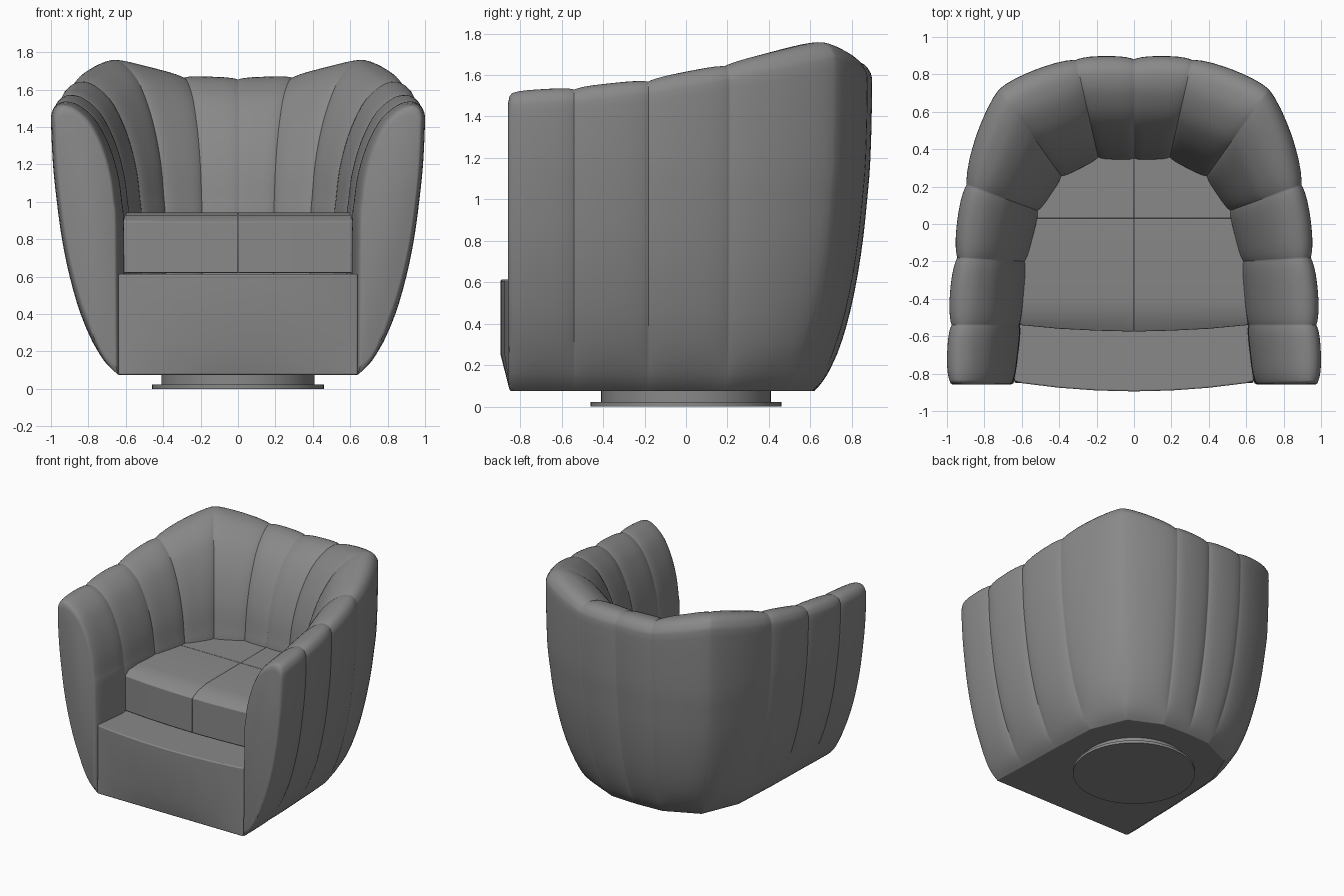
import bpy, bmesh
from mathutils import Vector

cube = bpy.data.objects.get("Cube")
if cube:
    bpy.data.objects.remove(cube)

fabric = bpy.data.materials.new("grey fabric")
fabric.use_nodes = True
GREY = (0.25, 0.25, 0.25, 1)
fabric.diffuse_color = GREY
fabric.node_tree.nodes["Principled BSDF"].inputs["Base Color"].default_value = GREY


def finish(name, bm, angle=0.6, mirror=False, bevel=0):
    """Turn a bmesh into a shaded object."""
    bmesh.ops.recalc_face_normals(bm, faces=bm.faces)
    mesh = bpy.data.meshes.new(name)
    bm.to_mesh(mesh)
    bm.free()
    mesh.materials.append(fabric)
    ob = bpy.data.objects.new(name, mesh)
    bpy.context.collection.objects.link(ob)
    if mirror:
        ob.modifiers.new("mirror", 'MIRROR').use_clip = True
    if bevel:
        mod = ob.modifiers.new("bevel", 'BEVEL')
        mod.width, mod.segments, mod.limit_method = bevel, 3, 'ANGLE'
    bpy.ops.object.select_all(action='DESELECT')
    ob.select_set(True)
    bpy.context.view_layer.objects.active = ob
    bpy.ops.object.shade_smooth_by_angle(angle=angle)
    return ob


def spline(pts, n):
    """Smooth curve through the points."""
    out = []
    for i in range(len(pts) - 1):
        a, b, c, d = (pts[max(0, min(len(pts) - 1, i + k))] for k in (-1, 0, 1, 2))
        for j in range(n):
            t = j / n
            out.append(b + 0.5 * t * (c - a + t * (2 * a - 5 * b + 4 * c - d
                                                   + t * (3 * (b - c) + d - a))))
    return out + [pts[-1]]


def prism(bm, outline, z0, z1):
    face = bm.faces.new([bm.verts.new((x, y, z0)) for x, y in outline])
    top = bmesh.ops.extrude_face_region(bm, geom=[face])["geom"]
    for v in top:
        if isinstance(v, bmesh.types.BMVert):
            v.co.z = z1


def slice_at(bm, point, normal):
    bmesh.ops.bisect_plane(bm, geom=bm.verts[:] + bm.edges[:] + bm.faces[:],
                           plane_co=point, plane_no=normal)


# Channel-tufted shell: seams from back centre to arm front
# each seam: outer plan point, inner plan point, foot plan point, top height
SEAMS = [
    ((0, .88), (0, .345), (0, .62), 1.653),
    ((.31, .877), (.19, .35), (.22, .61), 1.663),
    ((.72, .72), (.385, .25), (.48, .49), 1.758),
    ((.895, .21), (.51, .07), (.6, .2), 1.642),
    ((.945, -.18), (.58, -.2), (.62, -.18), 1.568),
    ((.975, -.54), (.61, -.54), (.63, -.54), 1.53),
    ((.985, -.84), (.645, -.84), (.64, -.84), 1.512),
]
FOOT = .075
# outer wall: height, spread from foot to widest
WALL = [(FOOT, 0), (.12, .14), (.2, .29), (.4, .54), (.6, .71), (.8, .83), (1, .91), (1.2, .97)]
# rolled top and inner wall: drop from top, share of thickness
ROLL = [(.15, 1), (.06, .98), (.015, .92), (0, .82), (.03, .66), (.13, .45),
        (.28, .29), (.45, .17), (.65, .08), (.85, .035), (1, .01)]
STEPS = [0, .015, .05, .12, .25, .4, .5, .6, .75, .88, .95, .985]


def section(outer, inner, foot, top, length, s):
    pts = []
    for z, w in WALL:
        p = foot.lerp(outer, w)
        pts.append(Vector((p.x, p.y, z)))
    for drop, f in ROLL:
        p = inner.lerp(outer, f)
        pts.append(Vector((p.x, p.y, top - drop * (top - .9))))
    pts.append(Vector((inner.x, inner.y, .5)))
    pts = spline(pts, 3)
    out = (outer - inner).normalized()
    axis = Vector((out.x, out.y, 0))
    # puff the panel between its seams
    crease = .01 * (1 - abs(2 * s - 1) ** 5)
    bow = .1 * length ** 2 * 4 * s * (1 - s)
    ring = []
    for i, p in enumerate(pts):
        t = pts[min(i + 1, len(pts) - 1)] - pts[max(i - 1, 0)]
        n = Vector((t.z, -t.dot(axis))).normalized()
        fade = min(1, max(0, (p.z - FOOT) / .2))
        amount = (crease + bow * max(0, n.x)) * fade
        ring.append(p + (axis * n.x + Vector((0, 0, n.y))) * amount)
    return ring


seams = [(Vector(o), Vector(i), Vector(f), h) for o, i, f, h in SEAMS]
rings = []
for a, b in zip(seams, seams[1:]):
    for s in STEPS:
        mix = [p.lerp(q, s) for p, q in zip(a[:3], b[:3])]
        rings.append(section(*mix, a[3] + s * (b[3] - a[3]), (b[0] - a[0]).length, s))
rings.append(section(*seams[-1], 0, 0))
# soft lip closing the arm front
last = rings[-1]
centre = sum(last, Vector()) / len(last)
for shrink, step in ((.03, .012), (.09, .018)):
    lip = [p.lerp(centre, shrink) + Vector((0, -step, 0)) for p in last]
    for p in lip:
        p.z = max(p.z - shrink * .3, FOOT) if p.z < .3 else p.z
    rings.append(lip)

bm = bmesh.new()
rows = [[bm.verts.new(p) for p in r] for r in rings]
for r, q in zip(rows, rows[1:]):
    for i in range(len(r)):
        j = (i + 1) % len(r)
        bm.faces.new((r[i], r[j], q[j], q[i]))
bm.faces.new(rows[-1])
finish("tufted_shell", bm, .7, mirror=True)

# Lower body with a bowed front panel, tucked in at the foot
right = [f for _, _, f, _ in seams]
bow_front = [(x / 10, -.895 + .05 * (x / 6.4) ** 2) for x in (6, 4, 2, 0, -2, -4, -6)]
outline = ([(p.x, p.y) for p in right] + bow_front
           + [(-p.x, p.y) for p in reversed(right[1:])])
bm = bmesh.new()
prism(bm, outline, FOOT, .613)
slice_at(bm, (0, 0, .25), (0, 0, 1))
for v in bm.verts:
    if v.co.z < .1 and v.co.y < -.8:
        v.co.y = -.85
finish("lower_body", bm, .5, bevel=.008)

# Seat cushion in front and rear pieces, mirrored about the centre seam
FRONT = [(0, -.575), (.2, -.57), (.4, -.56), (.61, -.54), (.605, -.2), (.54, .03), (0, .03)]
REAR = [(0, .03), (.54, .03), (.41, .27), (.2, .37), (0, .37)]
for name, shape in (("seat_front", FRONT), ("seat_rear", REAR)):
    bm = bmesh.new()
    prism(bm, shape, .62, .943)
    # crowned front edge
    for y in (-.5, -.4):
        slice_at(bm, (0, y, 0), (0, 1, 0))
    for v in bm.verts:
        if v.co.z > .8:
            v.co.z -= .05 if v.co.y < -.52 else .015 if v.co.y < -.45 else 0
    for side in (1, -1):
        half = bm.copy()
        for v in half.verts:
            v.co.x *= side
        finish(name + ("_left" if side > 0 else "_right"), half, .7, bevel=.005)
    bm.free()

# Swivel base
for name, radius, z0, z1 in (("swivel_column", .41, .02, .08), ("floor_disc", .46, 0, .022)):
    bpy.ops.mesh.primitive_cylinder_add(vertices=64, radius=radius, depth=z1 - z0,
                                        location=(0, 0, (z0 + z1) / 2))
    disc = bpy.context.object
    disc.name = name
    disc.data.materials.append(fabric)
    bpy.ops.object.shade_smooth_by_angle(angle=.6)
